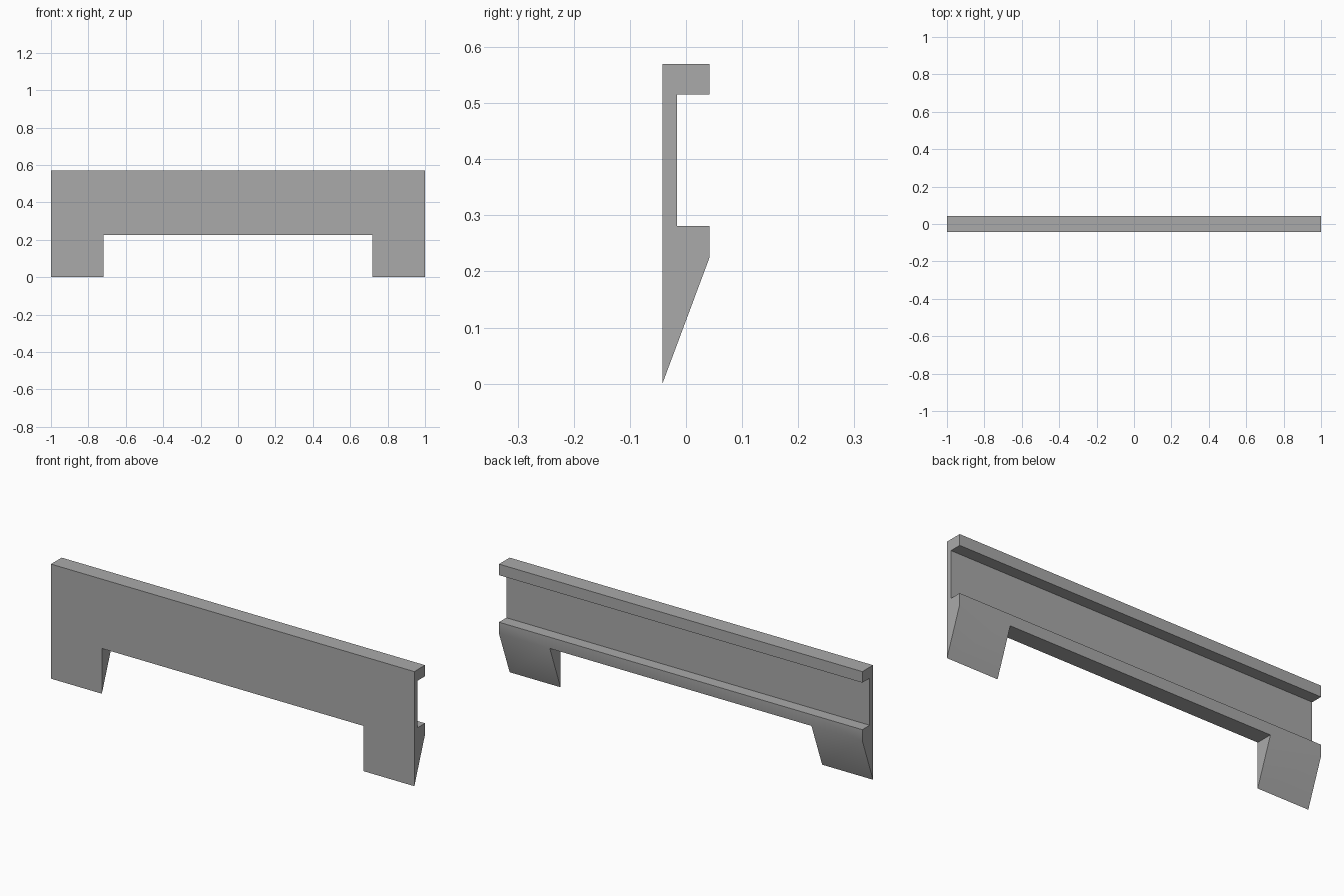
import bpy
import bmesh
import math

cube = bpy.data.objects.get("Cube")
if cube:
    bpy.data.objects.remove(cube, do_unlink=True)

grey = bpy.data.materials.new("plain_grey")
grey.use_nodes = True
colour = (0.4, 0.4, 0.4, 1)
grey.diffuse_color = colour
grey.node_tree.nodes["Principled BSDF"].inputs["Base Color"].default_value = colour

FRONT, WEB, BACK = -0.042, -0.016, 0.042
BOTTOM, LEDGE, RAIL, TOP = 0.225, 0.281, 0.515, 0.57
STATIONS = (-1, -0.72, 0.72, 1)

# Channel-shaped beam: front plate with a top rail and a lower ledge behind it
profile = [(FRONT, BOTTOM), (BACK, BOTTOM), (BACK, LEDGE), (WEB, LEDGE),
           (WEB, RAIL), (BACK, RAIL), (BACK, TOP), (FRONT, TOP)]

bm = bmesh.new()
rings = [[bm.verts.new((x, y, z)) for y, z in profile] for x in STATIONS]
count = len(profile)
for i, (a, b) in enumerate(zip(rings, rings[1:])):
    for j in range(count):
        k = (j + 1) % count
        # The legs take the place of the underside at both ends
        if j == 0 and i != 1:
            continue
        bm.faces.new((a[j], a[k], b[k], b[j]))
bm.faces.new(rings[0])
bm.faces.new(rings[-1])

# Wedge legs tapering down to the front edge
for a, b in (rings[:2], rings[2:]):
    toe_a, toe_b = [bm.verts.new((r[0].co.x, FRONT, 0)) for r in (a, b)]
    bm.faces.new((a[0], b[0], toe_b, toe_a))
    bm.faces.new((a[1], b[1], toe_b, toe_a))
    bm.faces.new((a[0], a[1], toe_a))
    bm.faces.new((b[0], b[1], toe_b))

bmesh.ops.recalc_face_normals(bm, faces=bm.faces)
mesh = bpy.data.meshes.new("bracket_panel")
bm.to_mesh(mesh)
bm.free()
mesh.materials.append(grey)

panel = bpy.data.objects.new("bracket_panel", mesh)
bpy.context.collection.objects.link(panel)
bpy.ops.object.select_all(action="DESELECT")
panel.select_set(True)
bpy.context.view_layer.objects.active = panel
bpy.ops.object.shade_smooth_by_angle(angle=math.radians(30))
